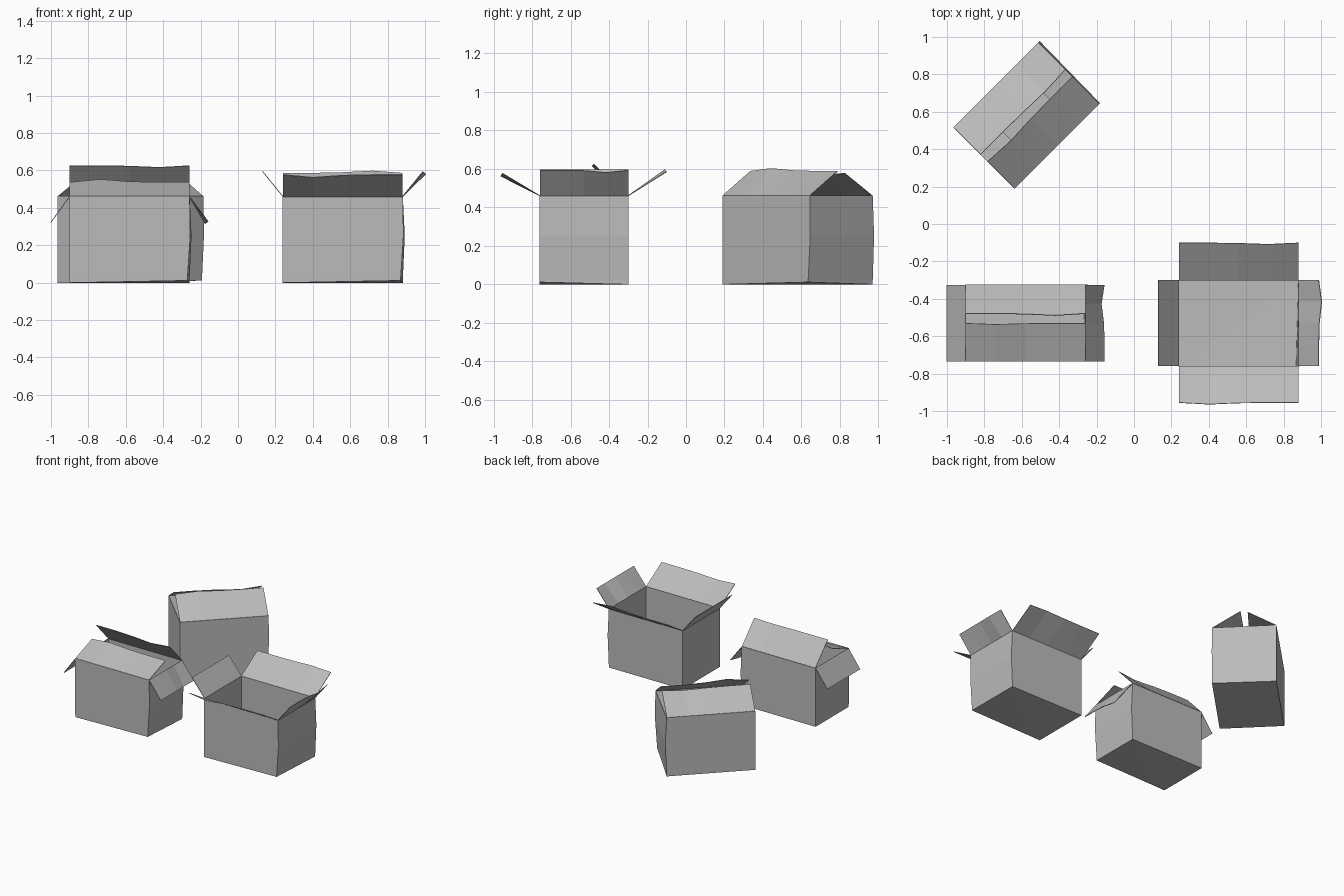
import bpy, bmesh
from math import radians, cos, sin
from mathutils import Vector, Matrix

old = bpy.data.objects.get("Cube")
if old:
    bpy.data.objects.remove(old, do_unlink=True)

cardboard = bpy.data.materials.new("grey cardboard")
cardboard.use_nodes = True
colour = (0.5, 0.5, 0.5, 1)
cardboard.diffuse_color = colour
cardboard.node_tree.nodes["Principled BSDF"].inputs["Base Color"].default_value = colour

HEIGHT = 0.46
HALF_X = 0.32


def finish(bm, name, matrix):
    """Turn a sheet into a thin cardboard object."""
    mesh = bpy.data.meshes.new(name)
    bm.to_mesh(mesh)
    bm.free()
    mesh.materials.append(cardboard)
    obj = bpy.data.objects.new(name, mesh)
    bpy.context.collection.objects.link(obj)
    obj.matrix_world = matrix
    solid = obj.modifiers.new("thickness", "SOLIDIFY")
    solid.thickness = 0.004
    solid.offset = 0
    return obj


def make_body(name, half_y, matrix):
    """Open box with a slightly crushed front left bottom corner."""
    bm = bmesh.new()
    rings = []
    for z, dent, bulge in ((0, -0.012, 0), (0.02, -0.012, 0), (0.25, 0.003, 0.01), (HEIGHT, 0, 0)):
        corners = [(-HALF_X, -half_y), (HALF_X + dent, -half_y),
                   (HALF_X + bulge, half_y), (-HALF_X, half_y)]
        rings.append([bm.verts.new((x, y, z)) for x, y in corners])
    rings[0][1].co.z = 0.012
    for low, high in zip(rings, rings[1:]):
        for i in range(4):
            j = (i + 1) % 4
            bm.faces.new((low[i], low[j], high[j], high[i]))
    floor = rings[0][::-1]
    bm.faces.new((floor[0], floor[1], floor[3]))
    bm.faces.new((floor[1], floor[2], floor[3]))
    finish(bm, name, matrix)


# Bend of the outer flap edge at the quarter points, away from the box
WAVES = {
    "front": (0, 0.017, 0.004, 0, 0),
    "back": (0, 0, -0.004, -0.014, 0),
    "left": (0, 0, 0.004, 0.02, 0),
    "right": (0, 0, 0, 0, 0),
}
OUT = {"front": (0, -1, 0), "back": (0, 1, 0), "left": (1, 0, 0), "right": (-1, 0, 0)}


def make_flap(name, side, half_y, angle, length, matrix):
    """Flap hinged on a top edge; angle 0 points straight outward, 90 up."""
    out, up = Vector(OUT[side]), Vector((0, 0, 1))
    lengthwise = side in ("front", "back")
    along = Vector((1, 0, 0)) if lengthwise else Vector((0, 1, 0))
    reach, half = (half_y, HALF_X) if lengthwise else (HALF_X, half_y)
    a = radians(angle)
    direction = out * cos(a) + up * sin(a)
    normal = out * sin(a) - up * cos(a)
    bm = bmesh.new()
    hinge, tip = [], []
    for i, wave in enumerate(WAVES[side]):
        base = out * reach + up * HEIGHT + along * half * (i / 2 - 1)
        hinge.append(bm.verts.new(base))
        tip.append(bm.verts.new(base + direction * length + normal * wave))
    for i in range(len(hinge) - 1):
        bm.faces.new((hinge[i], hinge[i + 1], tip[i + 1], tip[i]))
    finish(bm, name, matrix)


# name, centre, turn, half depth, flap (angle, length) by side
BOXES = [
    ("open_box", (0.56, -0.53), 0, 0.23,
     {"front": (31, 0.228), "back": (32, 0.235), "left": (51, 0.172), "right": (51, 0.174)}),
    ("half_closed_box", (-0.58, -0.53), 0, 0.205,
     {"front": (160, 0.218), "back": (133, 0.226), "left": (-53, 0.168), "right": (-54, 0.172)}),
    ("closed_box", (-0.575, 0.58), 45, 0.23,
     {"front": (148, 0.24), "back": (150, 0.235), "left": (188, 0.172), "right": (188, 0.172)}),
]

for name, (x, y), turn, half_y, flaps in BOXES:
    matrix = Matrix.Translation((x, y, 0)) @ Matrix.Rotation(radians(turn), 4, "Z")
    make_body(name + "_body", half_y, matrix)
    for side, (angle, length) in flaps.items():
        make_flap(f"{name}_{side}_flap", side, half_y, angle, length, matrix)
